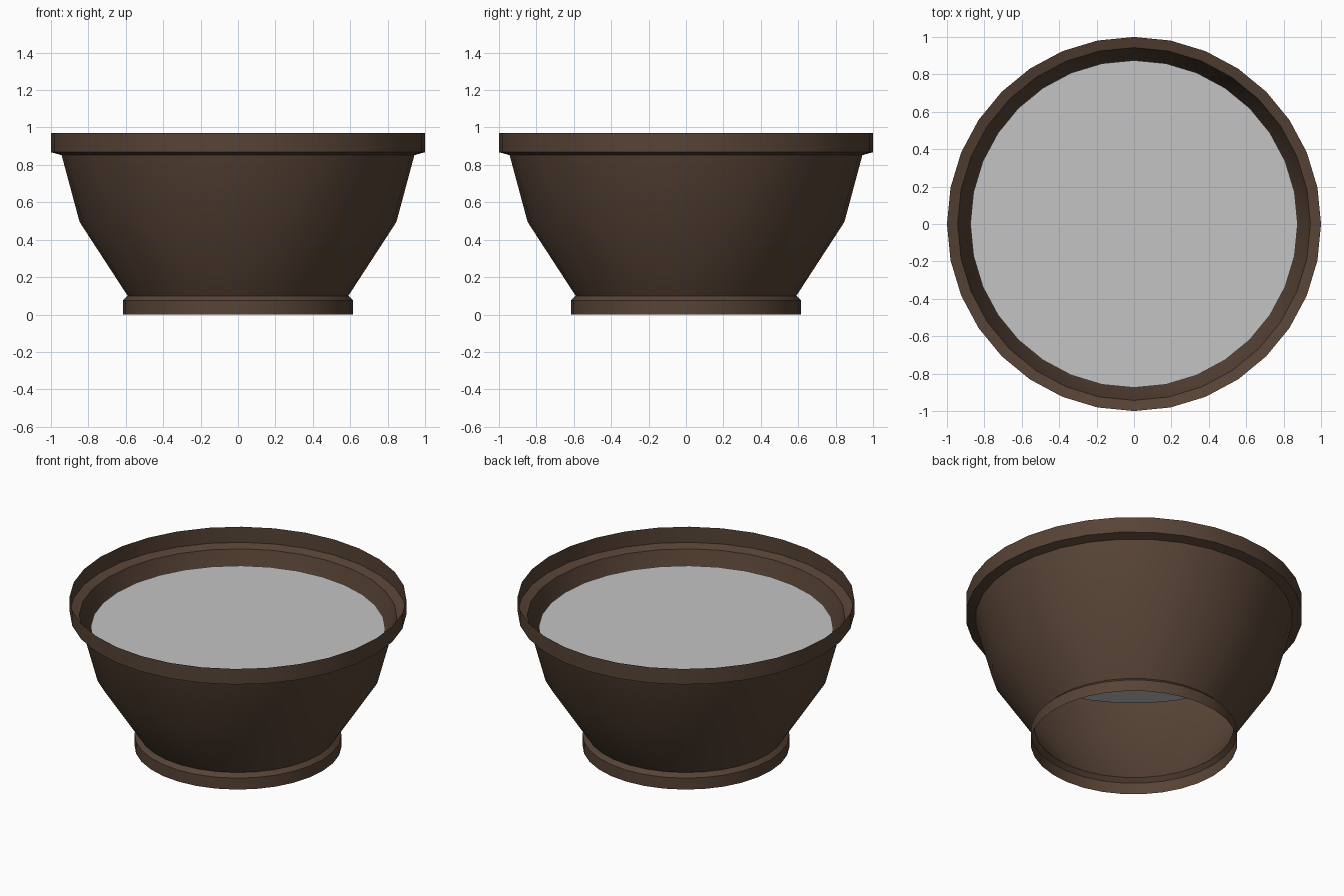
import bpy
import bmesh
import math

SIDES = 32

default = bpy.data.objects.get("Cube")
if default:
    bpy.data.objects.remove(default, do_unlink=True)


def make_material(name, color):
    mat = bpy.data.materials.new(name)
    mat.use_nodes = True
    mat.diffuse_color = (*color, 1)
    mat.node_tree.nodes["Principled BSDF"].inputs["Base Color"].default_value = (*color, 1)
    return mat


def add_object(name, bm, mat):
    mesh = bpy.data.meshes.new(name)
    bm.to_mesh(mesh)
    bm.free()
    mesh.materials.append(mat)
    obj = bpy.data.objects.new(name, mesh)
    bpy.context.collection.objects.link(obj)
    return obj


def lathe(name, profile, mat):
    """Turn an open (radius, height) profile around the z axis."""
    bm = bmesh.new()
    rings = []
    for r, z in profile:
        angles = [math.tau * i / SIDES for i in range(SIDES)]
        rings.append([bm.verts.new((r * math.cos(a), r * math.sin(a), z)) for a in angles])
    for low, high in zip(rings, rings[1:]):
        for i in range(SIDES):
            j = (i + 1) % SIDES
            bm.faces.new((low[i], low[j], high[j], high[i]))
    return add_object(name, bm, mat)


brown = make_material("dark brown", (0.095, 0.056, 0.036))
grey = make_material("light grey", (0.55, 0.55, 0.55))

# Thin open shell: foot ring, flared body, ledge and upright rim
pot = lathe("pot_shell", [
    (0.615, 0), (0.615, 0.075), (0.59, 0.1),
    (0.847, 0.495), (0.943, 0.852), (1, 0.868), (1, 0.97),
], brown)
bpy.ops.object.select_all(action="DESELECT")
pot.select_set(True)
bpy.context.view_layer.objects.active = pot
bpy.ops.object.shade_smooth_by_angle(angle=math.radians(30))

# Flat filling surface inside the pot
bm = bmesh.new()
bmesh.ops.create_circle(bm, cap_ends=True, segments=SIDES, radius=0.875)
bmesh.ops.translate(bm, verts=bm.verts, vec=(0, 0, 0.773))
add_object("filling_surface", bm, grey)
